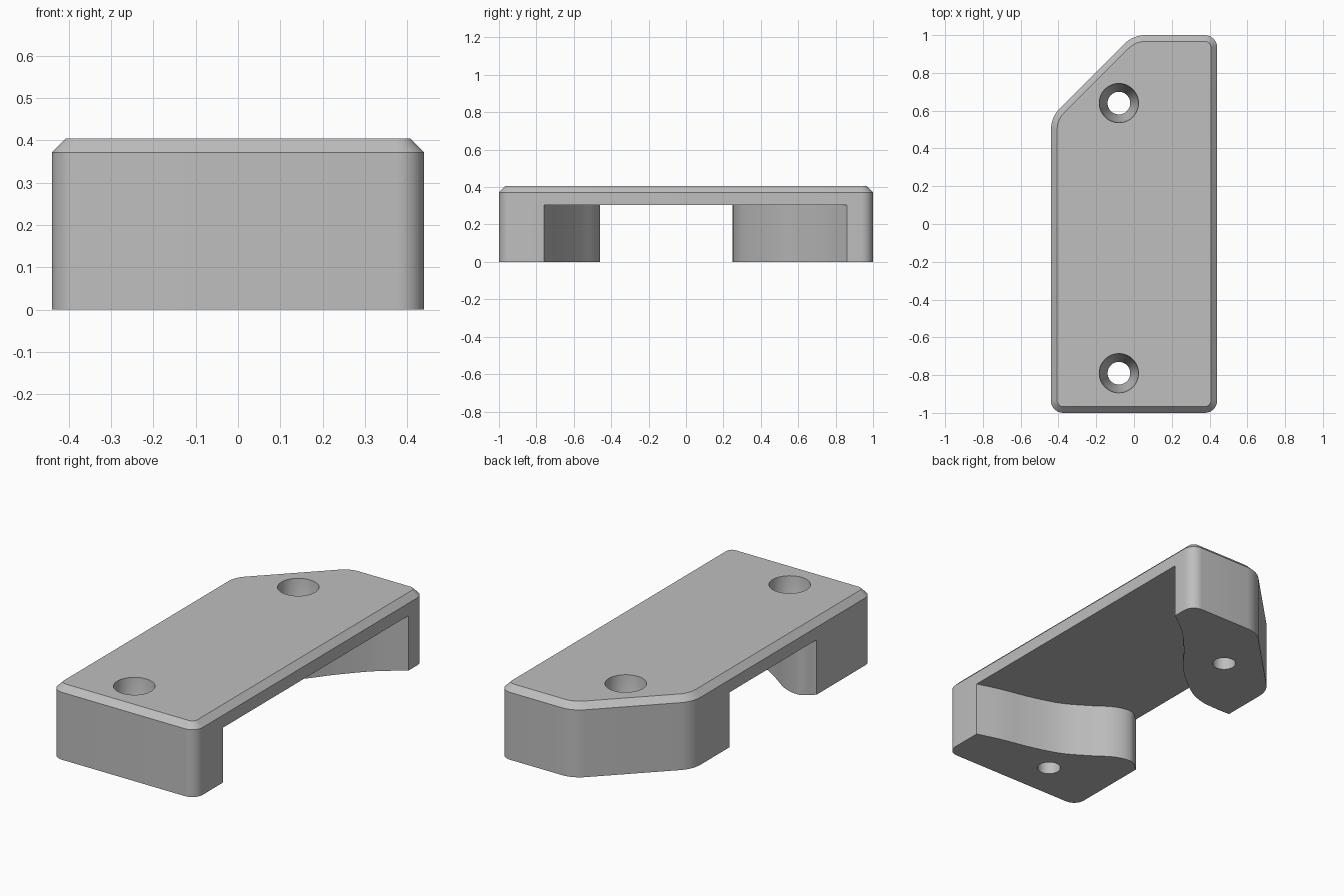
import bpy, bmesh
from math import sin, cos, tan, pi
from mathutils import Vector

if "Cube" in bpy.data.objects:
    bpy.data.objects.remove(bpy.data.objects["Cube"], do_unlink=True)

grey = bpy.data.materials.new("light grey")
grey.use_nodes = True
grey.diffuse_color = (0.52, 0.52, 0.52, 1)
grey.node_tree.nodes["Principled BSDF"].inputs["Base Color"].default_value = grey.diffuse_color

HALF_W, TOP, EDGE, PLATE_Z = 0.44, 0.405, 0.033, 0.303


def loft(name, rings):
    """Closed solid through rings of equal point count, bottom to top."""
    bm = bmesh.new()
    loops = [[bm.verts.new(p) for p in ring] for ring in rings]
    n = len(loops[0])
    for a, b in zip(loops, loops[1:]):
        for i in range(n):
            j = (i + 1) % n
            bm.faces.new((a[i], a[j], b[j], b[i]))
    bm.faces.new(loops[0][::-1])
    bm.faces.new(loops[-1])
    bmesh.ops.recalc_face_normals(bm, faces=bm.faces)
    mesh = bpy.data.meshes.new(name)
    bm.to_mesh(mesh)
    bm.free()
    mesh.materials.append(grey)
    obj = bpy.data.objects.new(name, mesh)
    bpy.context.collection.objects.link(obj)
    return obj


# Rounded outline: corner x, y, radius, start angle and turn (in eighths of a circle)
CORNERS = [(-HALF_W, -1, 0.065, 4, 2), (HALF_W, -1, 0.065, 6, 2),
           (HALF_W, 1, 0.065, 0, 2), (-0.005, 1, 0.16, 2, 1),
           (-HALF_W, 0.565, 0.16, 3, 1)]


def outline(z, inset=0.0, steps=8):
    pts = []
    for x, y, r, start, turn in CORNERS:
        a0, sweep = start * pi / 4, turn * pi / 4
        mid = a0 + sweep / 2
        reach = r / cos(sweep / 2)
        cx, cy = x - reach * cos(mid), y - reach * sin(mid)
        for k in range(steps + 1):
            a = a0 + sweep * k / steps
            pts.append((cx + (r - inset) * cos(a), cy + (r - inset) * sin(a), z))
    return pts


def smooth_curve(points, steps=8):
    """Catmull-Rom curve through the points."""
    p = [Vector(q) for q in points]
    p = [2 * p[0] - p[1]] + p + [2 * p[-1] - p[-2]]
    out = []
    for a, b, c, d in zip(p, p[1:], p[2:], p[3:]):
        for k in range(steps):
            t = k / steps
            out.append(0.5 * (2 * b + (c - a) * t + (2 * a - 5 * b + 4 * c - d) * t ** 2
                              + (3 * b - a - 3 * c + d) * t ** 3))
    return out + [p[-2]]


def cut(body, cutter):
    mod = body.modifiers.new("cut", "BOOLEAN")
    mod.operation, mod.solver, mod.object = "DIFFERENCE", "EXACT", cutter
    bpy.ops.object.select_all(action="DESELECT")
    bpy.context.view_layer.objects.active = body
    body.select_set(True)
    bpy.ops.object.modifier_apply(modifier=mod.name)
    bpy.data.objects.remove(cutter, do_unlink=True)


# Block with a chamfered top rim
bracket = loft("bridge_bracket", [outline(0), outline(TOP - EDGE), outline(TOP, EDGE)])

# Wavy channel that leaves two feet under the plate
front_wall = smooth_curve([(0.44, -0.76), (0.30, -0.72), (0.14, -0.685), (-0.02, -0.635),
                           (-0.15, -0.56), (-0.27, -0.48), (-0.37, -0.46), (-0.44, -0.51)])
back_wall = smooth_curve([(-0.44, 0.25), (-0.34, 0.25), (-0.24, 0.26), (-0.13, 0.31),
                          (0.04, 0.45), (0.17, 0.61), (0.30, 0.75), (0.44, 0.86)])


def widen(curve):
    """Run both ends of a wall straight out past the sides."""
    ends = [Vector((0.2 if p.x > 0 else -0.2, 0)) + p for p in (curve[0], curve[-1])]
    return [ends[0]] + curve + [ends[1]]


plan = widen(front_wall) + widen(back_wall)
cut(bracket, loft("channel_cutter", [[(p.x, p.y, z) for p in plan] for z in (-0.2, PLATE_Z)]))

# Countersunk screw holes
HOLE = [(0.06, -0.1), (0.06, 0.18), (0.092, 0.25), (0.104, TOP), (0.104, TOP + 0.1)]
for y in (-0.79, 0.64):
    rings = [[(-0.08 + r * cos(k * pi / 24), y + r * sin(k * pi / 24), z) for k in range(48)]
             for r, z in HOLE]
    cut(bracket, loft("hole_cutter", rings))

bpy.ops.object.shade_smooth_by_angle(angle=pi / 7)
